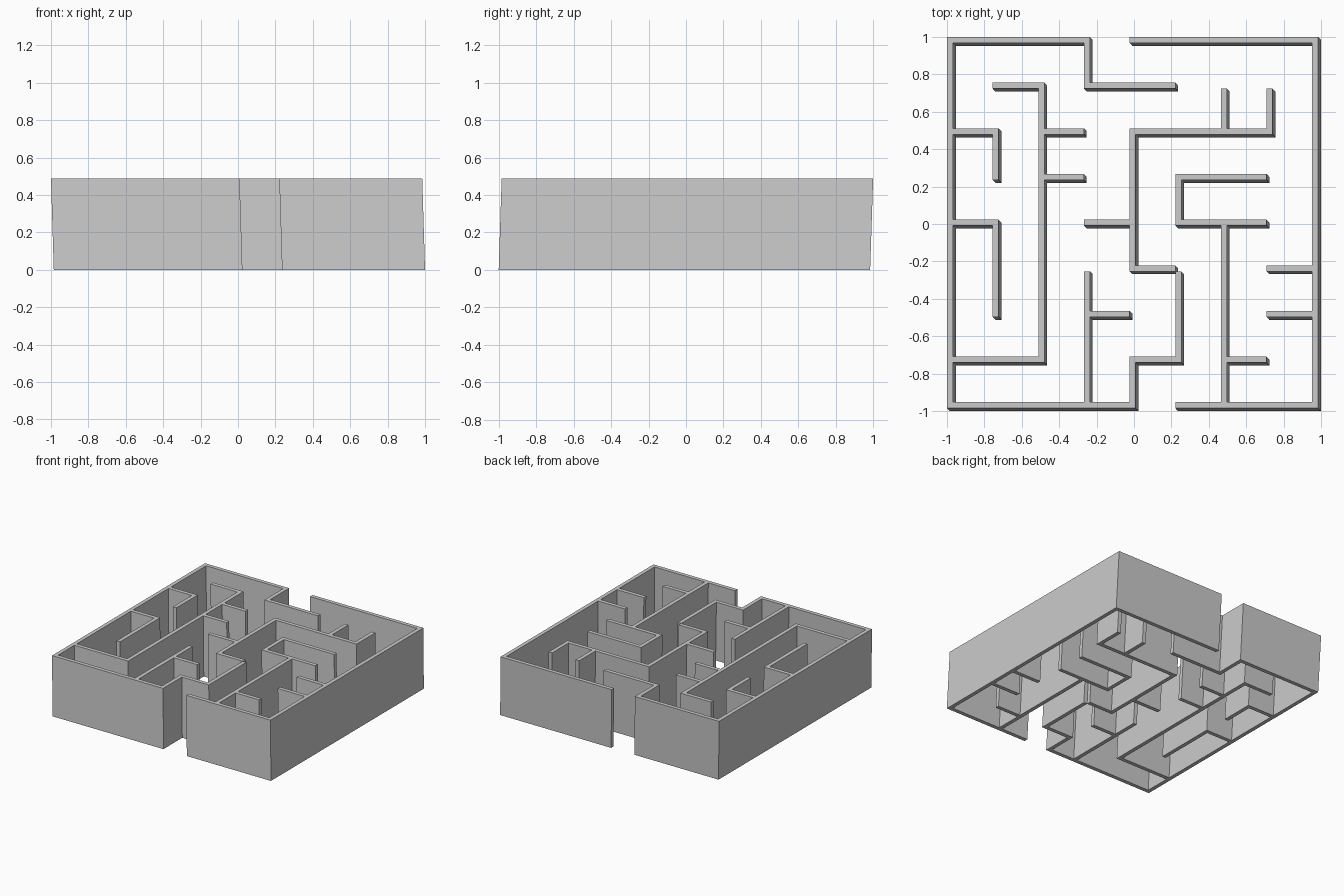
import bpy, bmesh

if "Cube" in bpy.data.objects:
    bpy.data.objects.remove(bpy.data.objects["Cube"])

P = 1.953 / 8        # grid pitch
T = 0.032            # wall thickness
H = 0.489            # wall height
DX, DY = 0.015, -0.016   # lean: offset of the base relative to the top


def add_wall(bm, x0, x1, y0, y1):
    """Slightly leaning box whose top covers the given rectangle."""
    rect = [(x0, y0), (x1, y0), (x1, y1), (x0, y1)]
    base = [bm.verts.new((x + DX, y + DY, 0)) for x, y in rect]
    top = [bm.verts.new((x, y, H)) for x, y in rect]
    bm.faces.new(base[::-1])
    bm.faces.new(top)
    for k in range(4):
        n = (k + 1) % 4
        bm.faces.new((base[k], base[n], top[n], top[k]))


def build(name, rows, cols):
    bm = bmesh.new()
    # walls along x: (row, start column, end column)
    for j, a, b in rows:
        y = 1 - P * j
        add_wall(bm, -1 + P * a, -1 + P * b, y - T, y)
    # walls along y: (column, start row, end row, fills its top corner)
    for i, a, b, corner in cols:
        x = -1 + P * i
        add_wall(bm, x, x + T, 1 - P * b - T, 1 - P * a - (0 if corner else T))
    mesh = bpy.data.meshes.new(name)
    bm.to_mesh(mesh)
    bm.free()
    bpy.context.collection.objects.link(bpy.data.objects.new(name, mesh))


# outer walls with the two openings
build("outer_walls",
      [(0, 0, 3), (0, 4, 8), (8, 0, 4), (8, 5, 8)],
      [(0, 0, 8, 0), (8, 0, 8, 1)])

# inner partitions
build("inner_walls",
      [(1, 1, 2), (1, 3, 5),
       (2, 0, 1), (2, 2, 3), (2, 4, 7),
       (3, 2, 3), (3, 5, 7),
       (4, 0, 1), (4, 3, 4), (4, 5, 7),
       (5, 4, 5), (5, 7, 8),
       (6, 3, 4), (6, 7, 8),
       (7, 0, 2), (7, 4, 5), (7, 6, 7)],
      [(1, 2, 3, 1), (1, 4, 6, 1),
       (2, 1, 7, 1),
       (3, 0, 1, 1), (3, 5, 8, 0),
       (4, 2, 5, 0), (4, 7, 8, 0),
       (5, 3, 4, 0), (5, 5, 7, 0),
       (6, 1, 2, 0), (6, 4, 8, 0),
       (7, 1, 2, 0)])
